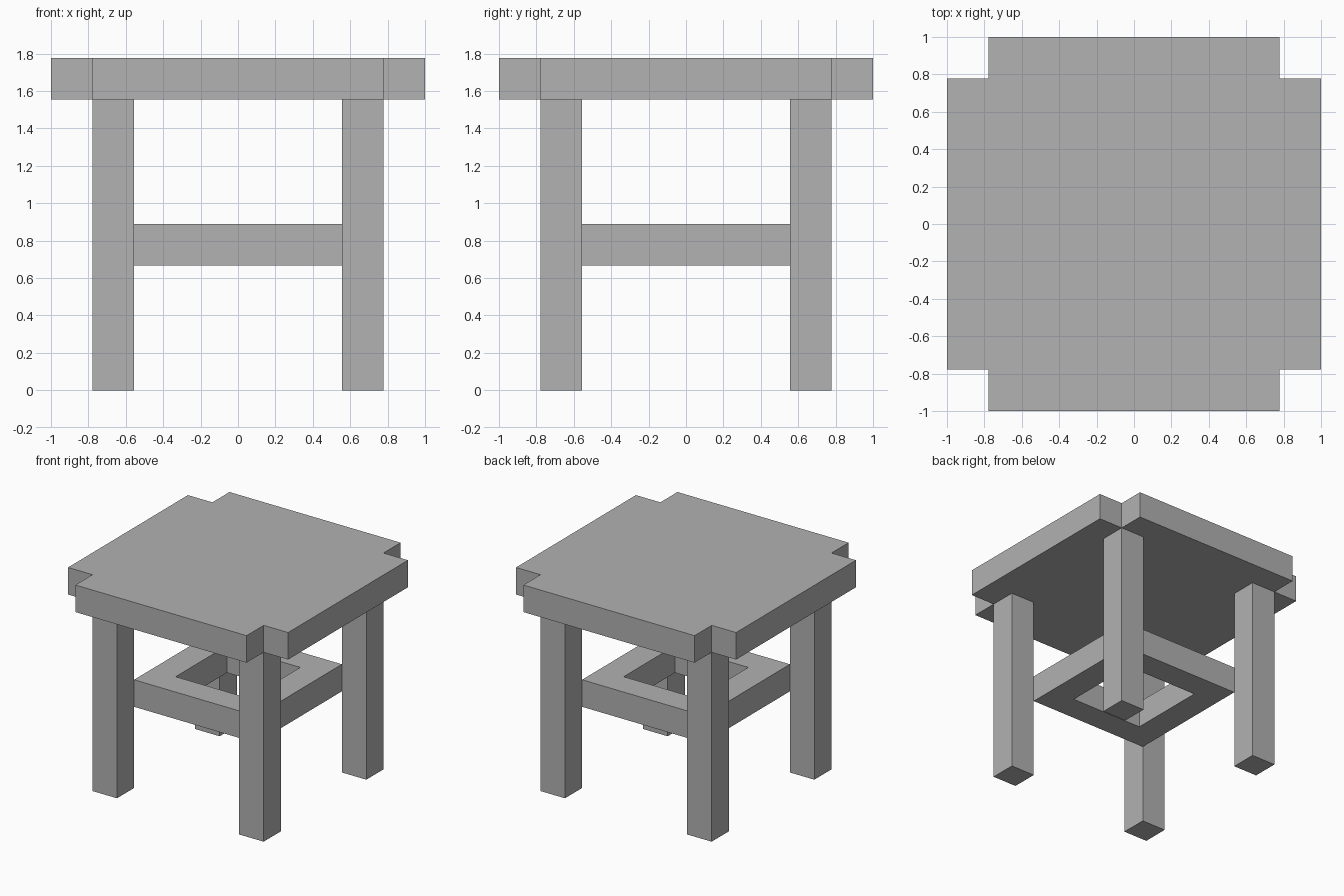
import bpy
import bmesh

cube = bpy.data.objects.get("Cube")
if cube:
    bpy.data.objects.remove(cube, do_unlink=True)

U = 2 / 9          # beam thickness; every size is a multiple of it
grey = bpy.data.materials.new("plain grey")
grey.use_nodes = True
colour = (0.445, 0.445, 0.445, 1)
grey.diffuse_color = colour
grey.node_tree.nodes["Principled BSDF"].inputs["Base Color"].default_value = colour


def slab(name, rings, z, height):
    """Extrude closed outlines (outer and optional hole) into a flat-sided slab."""
    curve = bpy.data.curves.new(name, "CURVE")
    bm = bmesh.new()
    edges = []
    for ring in rings:
        verts = [bm.verts.new((x * U, y * U, z * U)) for x, y in ring]
        edges += [bm.edges.new((a, b)) for a, b in zip(verts, verts[1:] + verts[:1])]
    if len(rings) == 1:
        bm.faces.new(bm.verts)
    else:
        bmesh.ops.bridge_loops(bm, edges=edges)
    grown = bmesh.ops.extrude_face_region(bm, geom=bm.faces[:])["geom"]
    top = [v for v in grown if isinstance(v, bmesh.types.BMVert)]
    bmesh.ops.translate(bm, verts=top, vec=(0, 0, height * U))
    bmesh.ops.recalc_face_normals(bm, faces=bm.faces)
    bpy.data.curves.remove(curve)
    mesh = bpy.data.meshes.new(name)
    bm.to_mesh(mesh)
    bm.free()
    mesh.materials.append(grey)
    obj = bpy.data.objects.new(name, mesh)
    bpy.context.collection.objects.link(obj)
    return obj


def square(r, cx=0, cy=0):
    return [(cx - r, cy - r), (cx + r, cy - r), (cx + r, cy + r), (cx - r, cy + r)]


# Seat with a square notch at each corner
a, b = 4.5, 3.5
seat_outline = [(-b, -a), (b, -a), (b, -b), (a, -b), (a, b), (b, b),
                (b, a), (-b, a), (-b, b), (-a, b), (-a, -b), (-b, -b)]
slab("seat", [seat_outline], 7, 1)

# Four legs
for sy, depth in ((-1, "front"), (1, "back")):
    for sx, side in ((-1, "right"), (1, "left")):
        slab(f"{depth}_{side}_leg", [square(0.5, 3 * sx, 3 * sy)], 0, 7)

# Square stretcher frame between the legs' inner corners
slab("stretcher_frame", [square(2.5), square(1.5)], 3, 1)
